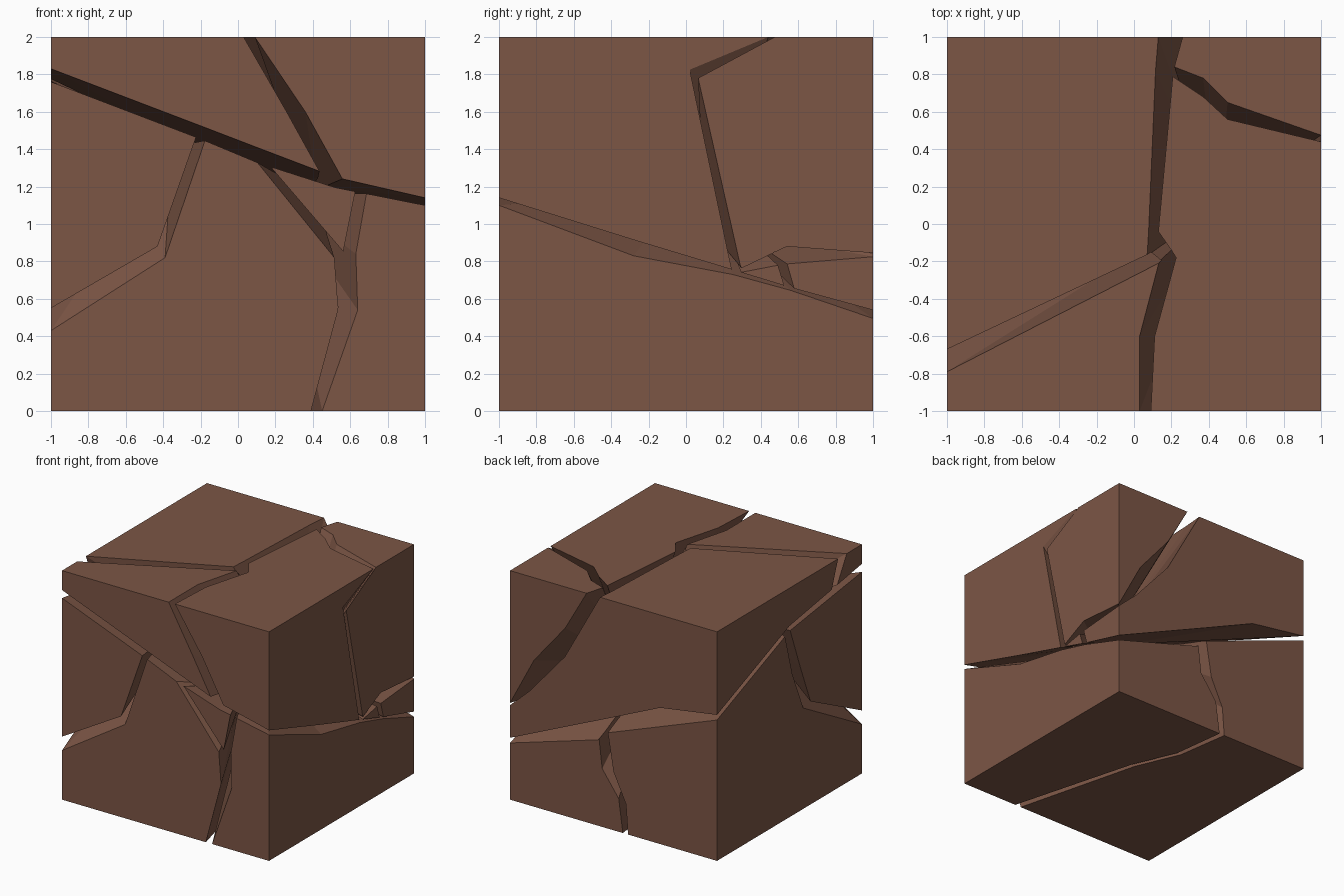
import bpy, bmesh
from mathutils import Vector as V

if "Cube" in bpy.data.objects:
    bpy.data.objects.remove(bpy.data.objects["Cube"])

brown = bpy.data.materials.new("earth brown")
brown.diffuse_color = (0.2, 0.092, 0.06, 1)
brown.use_nodes = True
brown.node_tree.nodes["Principled BSDF"].inputs["Base Color"].default_value = brown.diffuse_color

# place 2D points of a crack on one face of the block
FACE = {
    "front": lambda a, b: V((a, -1, b)),
    "back": lambda a, b: V((a, 1, b)),
    "left": lambda a, b: V((-1, a, b)),
    "right": lambda a, b: V((1, a, b)),
    "top": lambda a, b: V((a, b, 2)),
    "bottom": lambda a, b: V((a, b, 0)),
}


def on(face, *rows):
    """Each row holds both lips of the crack: a1, b1, a2, b2."""
    f = FACE[face]
    return [(f(r[0], r[1]), f(r[2], r[3])) for r in rows]


def crack(path, tip1, tip2=None, closed=False):
    """Cut a wedge whose lips follow path and which narrows to the tip."""
    bm = bmesh.new()
    t1 = V(tip1)
    t2 = V(tip2) if tip2 else t1
    m1 = bm.verts.new(t1)
    m2 = bm.verts.new(t2) if tip2 else m1
    lips = [(bm.verts.new(t1 + (p - t1) * 1.1), bm.verts.new(t2 + (q - t2) * 1.1))
            for p, q in path]
    pairs = list(zip(lips, lips[1:] + lips[:1]))
    for (a, b), (c, d) in (pairs if closed else pairs[:-1]):
        for tri in ((a, c, m1), (b, m2, d), (a, b, d), (a, d, c)):
            bm.faces.new(tri)
    if not closed:
        for a, b in (lips[0], lips[-1]):
            bm.faces.new((a, b, m1))
    bmesh.ops.recalc_face_normals(bm, faces=bm.faces)
    me = bpy.data.meshes.new("crack_cutter")
    bm.to_mesh(me)
    bm.free()
    cutter = bpy.data.objects.new("crack_cutter", me)
    cutter.hide_render = True
    bpy.context.collection.objects.link(cutter)
    mod = block.modifiers.new("crack", "BOOLEAN")
    mod.operation, mod.solver, mod.object = "DIFFERENCE", "EXACT", cutter
    bpy.context.view_layer.objects.active = block
    bpy.ops.object.modifier_apply(modifier=mod.name)
    bpy.data.objects.remove(cutter)


# solid block
bpy.ops.mesh.primitive_cube_add(size=2, location=(0, 0, 1))
block = bpy.context.object
bpy.ops.object.transform_apply(location=True)
block.data.materials.append(brown)

# main crack running round all four sides
crack(on("front", (-1, 1.83, -1, 1.76), (-.2, 1.525, -.2, 1.455), (.1, 1.41, .1, 1.33),
         (.52, 1.25, .52, 1.195), (1, 1.14, 1, 1.10))
      + on("right", (-.28, .915, -.28, .83), (.25, .755, .25, .73), (.56, .66, .56, .645),
           (1, .54, 1, .495))
      + on("back", (.15, .92, .15, .75), (.06, .96, .06, .835), (-.45, 1.19, -.45, 1.025),
           (-1, 1.275, -1, 1.23))
      + on("left", (0, 1.67, 0, 1.625)),
      (.1, 0, 1.23), (.1, 0, 1.19), closed=True)

# upper crack: up the front, over the top, down the back
hub = (.45, .1, 1.0)
crack(on("front", (.47, 1.22, .57, 1.22), (.26, 1.6, .36, 1.6), (.03, 2, .09, 2))
      + on("top", (.03, -.6, .11, -.6), (.135, -.2, .225, -.18), (.07, -.17, .2, -.14),
           (.078, -.04, .13, -.04), (.115, .82, .21, .82))
      + on("back", (.13, 2, .26, 2), (.47, 1.39, .467, 1.64), (.81, 1.0, .768, 1.28),
           (1, .825, 1, .845))
      + on("right", (.52, .785, .54, .88), (.26, .735, .3, .765)), hub)

# corner crack: across the top, down the right side
crack(on("top", (.19, .8, .19, .85), (.37, .68, .37, .78), (.5, .56, .5, .65))
      + on("right", (.44, 2, .475, 2), (.02, 1.825, .065, 1.78), (.22, .87, .29, .78),
           (.25, .735, .3, .755)), hub)

# left crack: across the top, down the left side
crack(on("top", (.09, -.155, .15, -.2))
      + on("left", (-.67, 2, -.79, 2), (-.56, 1.70, -.62, 1.71)), (.1, -.1, 1.21))

# lower left corner crack
crack(on("front", (-.215, 1.49, -.165, 1.48), (-.43, .88, -.39, .82), (-1, .55, -1, .43))
      + on("left", (-.29, .90, -.19, .88), (-.15, 1.25, -.04, 1.23), (0, 1.65, .07, 1.63)),
      (-.35, -.35, 1.4))

# lower crack: down the front, under the bottom, up the back
crack(on("front", (.63, 1.19, .69, 1.18), (.56, .84, .63, .84), (.535, .54, .64, .54),
         (.39, 0, .45, 0))
      + on("bottom", (.10, .13, .14, .13), (-.07, .53, -.03, .53))
      + on("back", (-.14, 0, -.09, 0), (-.12, .26, -.05, .29), (0, .51, .11, .51),
           (.06, .87, .15, .85)), (.2, 0, 1.17))

# small branch cracks on the front and right
crack(on("front", (.07, 1.37, .145, 1.34), (.515, .82, .565, .85), (.535, .56, .565, .56)),
      (.42, -.5, 1.12))
crack(on("right", (.47, .85, .52, .86), (.53, .655, .58, .65)), (.65, .35, .85))

# split into separate chunks
bpy.ops.object.select_all(action="DESELECT")
block.select_set(True)
bpy.context.view_layer.objects.active = block
bpy.ops.object.mode_set(mode="EDIT")
bpy.ops.mesh.select_all(action="SELECT")
bpy.ops.mesh.separate(type="LOOSE")
bpy.ops.object.mode_set(mode="OBJECT")
for i, ob in enumerate([o for o in bpy.data.objects if o.type == "MESH"]):
    ob.name = f"block_chunk_{i + 1}"
